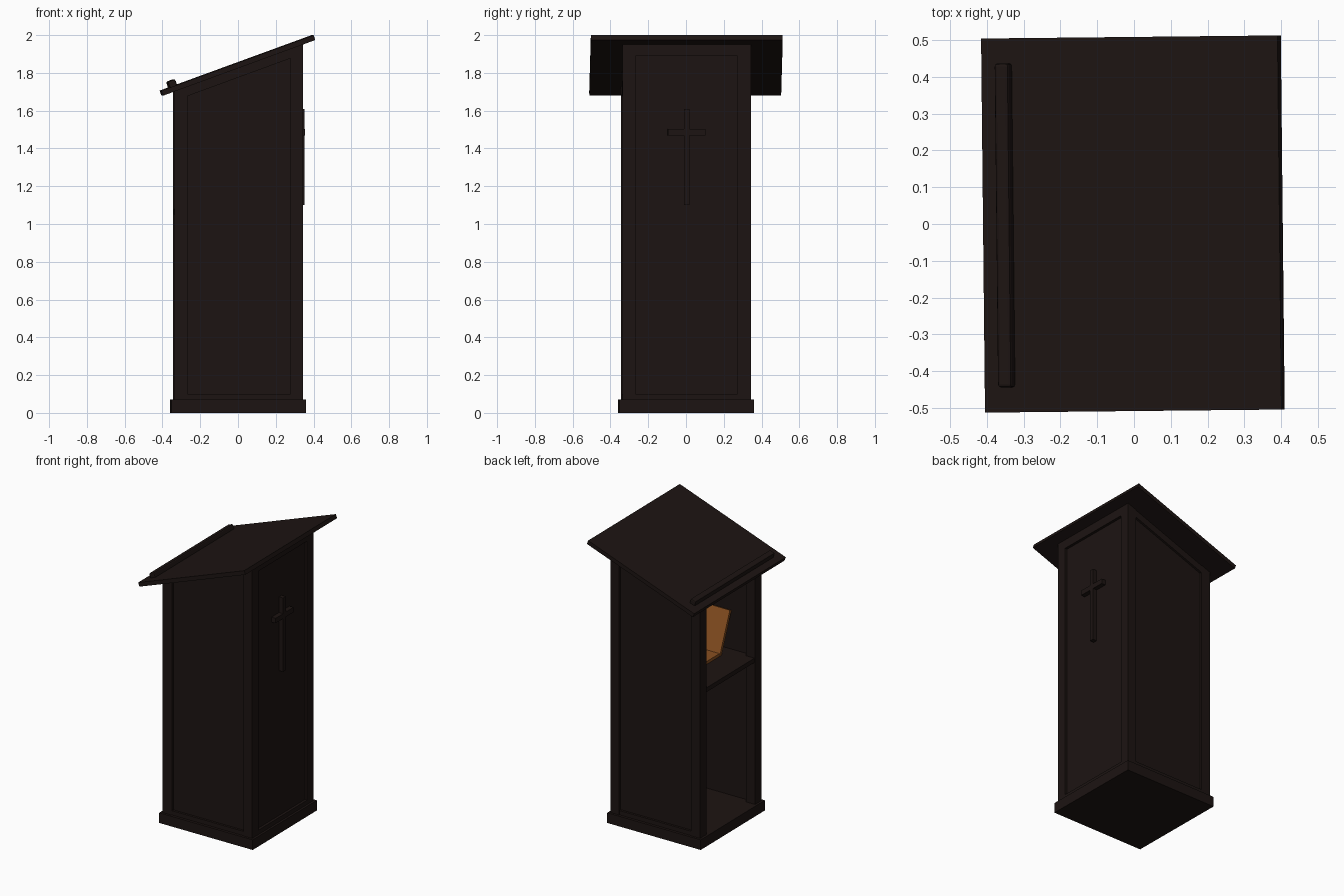
import bpy, bmesh, math
from mathutils import Matrix, Vector

if "Cube" in bpy.data.objects:
    bpy.data.objects.remove(bpy.data.objects["Cube"])

TURN = Matrix.Rotation(math.radians(0.6), 4, 'Z')   # whole stand is very slightly turned


def material(name, rgb):
    m = bpy.data.materials.new(name)
    m.diffuse_color = (*rgb, 1)
    m.use_nodes = True
    m.node_tree.nodes["Principled BSDF"].inputs["Base Color"].default_value = m.diffuse_color
    return m


DARK = material("dark_wood", (0.012, 0.007, 0.006))
AMBER = material("amber_cover", (0.25, 0.08, 0.015))


def under(x):
    """Height of the underside of the sloping top."""
    return 1.68 + 0.366 * (x + 0.40)


def prism(name, profile, y0, y1, mat=DARK, bevel=0):
    """Extrude an (x, z) profile from y0 to y1."""
    bm = bmesh.new()
    face = bm.faces.new([bm.verts.new((x, y0, z)) for x, z in profile])
    ext = bmesh.ops.extrude_face_region(bm, geom=[face])
    new = [v for v in ext["geom"] if isinstance(v, bmesh.types.BMVert)]
    bmesh.ops.translate(bm, verts=new, vec=(0, y1 - y0, 0))
    if bevel:
        bmesh.ops.bevel(bm, geom=bm.edges[:], offset=bevel, segments=2,
                        affect='EDGES', profile=0.5)
    bmesh.ops.recalc_face_normals(bm, faces=bm.faces)
    bm.transform(TURN)
    me = bpy.data.meshes.new(name)
    bm.to_mesh(me)
    bm.free()
    me.materials.append(mat)
    ob = bpy.data.objects.new(name, me)
    bpy.context.collection.objects.link(ob)
    return ob


def box(name, x0, x1, y0, y1, z0, z1, mat=DARK, bevel=0):
    return prism(name, [(x0, z0), (x1, z0), (x1, z1), (x0, z1)], y0, y1, mat, bevel)


def upright(name, x0, x1, y0, y1, z0=0.07):
    """Box whose top follows the slope."""
    return prism(name, [(x0, z0), (x1, z0), (x1, under(x1)), (x0, under(x0))], y0, y1)


# plinth
box("plinth", -0.355, 0.355, -0.355, 0.355, 0, 0.07)

for s, side in ((-1, "right"), (1, "left")):
    ys = lambda a, b: sorted((s * a, s * b))
    # corner posts
    upright(f"rear_post_{side}", -0.34, -0.27, *ys(0.27, 0.34))
    upright(f"front_post_{side}", 0.275, 0.34, *ys(0.27, 0.34))
    # recessed side panel with sloped top rail and bottom rail
    upright(f"side_panel_{side}", -0.28, 0.28, *ys(0.30, 0.322))
    prism(f"side_top_rail_{side}",
          [(-0.27, under(-0.27) - 0.05), (0.275, under(0.275) - 0.05),
           (0.275, under(0.275)), (-0.27, under(-0.27))], *ys(0.31, 0.337))
    box(f"side_bottom_rail_{side}", -0.27, 0.275, *ys(0.31, 0.337), 0.07, 0.10)

# front panel and its rails
upright("front_panel", 0.30, 0.322, -0.28, 0.28)
prism("front_top_rail", [(0.31, 1.89), (0.34, 1.89), (0.34, under(0.34)),
                         (0.31, under(0.31))], -0.27, 0.27)
box("front_bottom_rail", 0.31, 0.34, -0.27, 0.27, 0.07, 0.10)

# cross on the front panel
box("cross_upright", 0.32, 0.353, -0.015, 0.015, 1.10, 1.61)
box("cross_arm", 0.32, 0.353, -0.10, 0.10, 1.468, 1.502)

# inner shelf
box("shelf", -0.335, 0.30, -0.30, 0.30, 1.05, 1.08)

# sloping top board and its book stop
prism("top_board", [(-0.40, 1.68), (0.404, 1.974), (0.395, 2.0), (-0.41, 1.706)],
      -0.508, 0.508)
prism("book_stop", [(-0.365, 1.715), (-0.325, 1.73), (-0.338, 1.767), (-0.376, 1.753)],
      -0.44, 0.44, bevel=0.008)

# open folder on the shelf: one cover flat, one leaning on the side wall
box("folder_base", -0.14, 0.16, -0.167, 0.08, 1.08, 1.10, AMBER)
cover = box("folder_cover", -0.14, 0.16, -0.02, 0.0, 0.0, 0.295, AMBER)
cover.data.transform(Matrix.Translation(Vector((0, -0.167, 1.085)))
                     @ Matrix.Rotation(math.radians(22), 4, 'X'))
